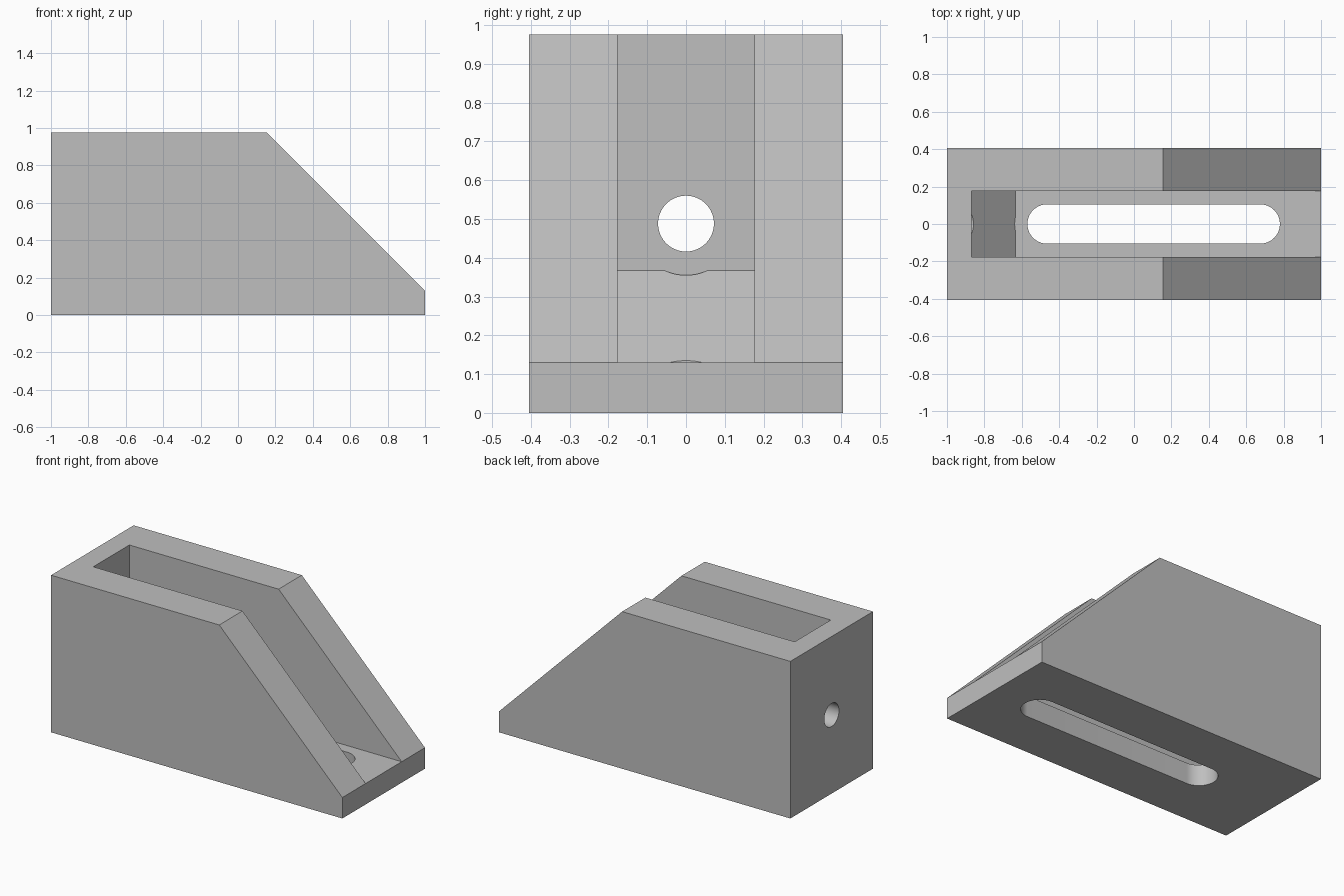
import bpy
import bmesh
import math
from mathutils import Vector

cube = bpy.data.objects.get("Cube")
if cube:
    bpy.data.objects.remove(cube, do_unlink=True)

grey = bpy.data.materials.new("light grey")
grey.use_nodes = True
colour = (0.52, 0.52, 0.52, 1)
grey.diffuse_color = colour
grey.node_tree.nodes["Principled BSDF"].inputs["Base Color"].default_value = colour


def prism(name, points, offset):
    """Extrude a closed outline along an offset vector."""
    bm = bmesh.new()
    face = bm.faces.new([bm.verts.new(p) for p in points])
    result = bmesh.ops.extrude_face_region(bm, geom=[face])
    moved = [v for v in result["geom"] if isinstance(v, bmesh.types.BMVert)]
    bmesh.ops.translate(bm, verts=moved, vec=Vector(offset))
    bmesh.ops.recalc_face_normals(bm, faces=bm.faces)
    mesh = bpy.data.meshes.new(name)
    bm.to_mesh(mesh)
    bm.free()
    mesh.materials.append(grey)
    obj = bpy.data.objects.new(name, mesh)
    bpy.context.collection.objects.link(obj)
    return obj


def side_prism(name, profile, half_width):
    return prism(name, [(x, -half_width, z) for x, z in profile],
                 (0, 2 * half_width, 0))


def slot(name, x0, x1, radius, z0, z1, steps=32):
    """Upright prism with rounded ends centred on x0 and x1."""
    points = []
    for centre, start in ((x1, -math.pi / 2), (x0, math.pi / 2)):
        for i in range(steps + 1):
            a = start + math.pi * i / steps
            points.append((centre + radius * math.cos(a), radius * math.sin(a), z0))
    return prism(name, points, (0, 0, z1 - z0))


def bore(name, radius, x0, x1, z=0.488, steps=64):
    """Round cutter along x."""
    angles = [2 * math.pi * i / steps for i in range(steps)]
    points = [(x0, radius * math.cos(a), z + radius * math.sin(a)) for a in angles]
    return prism(name, points, (x1 - x0, 0, 0))


# Solid bracket body with sloping front end
body = side_prism("bracket_body", [(-1, 0), (1, 0), (1, 0.13), (0.155, 0.975),
                                   (-1, 0.975)], 0.405)

# Channel with sloped foot, bolt slot, screw hole and their head clearances
cutters = [
    side_prism("channel_cutter", [(-0.87, 1.2), (-0.87, 0.367), (-0.633, 0.13),
                                  (1.2, 0.13), (1.2, 1.2)], 0.177),
    slot("slot_cutter", -0.465, 0.675, 0.105, -0.2, 0.3),
    slot("slot_head_cutter", -0.465, 0.675, 0.173, 0.1305, 0.3),
    bore("hole_cutter", 0.072, -1.2, -0.7),
    bore("hole_head_cutter", 0.133, -0.8695, -0.5),
]
for cutter in cutters:
    cutter.hide_render = True
    mod = body.modifiers.new(cutter.name, "BOOLEAN")
    mod.operation = "DIFFERENCE"
    mod.solver = "EXACT"
    mod.object = cutter

# Bake the cuts and drop the cutters
bpy.context.view_layer.update()
graph = bpy.context.evaluated_depsgraph_get()
finished = bpy.data.meshes.new_from_object(body.evaluated_get(graph))
body.modifiers.clear()
body.data = finished
for cutter in cutters:
    bpy.data.objects.remove(cutter, do_unlink=True)

# Smooth the round walls, keep the edges crisp
bpy.ops.object.select_all(action="DESELECT")
body.select_set(True)
bpy.context.view_layer.objects.active = body
bpy.ops.object.shade_smooth_by_angle(angle=math.radians(25))
